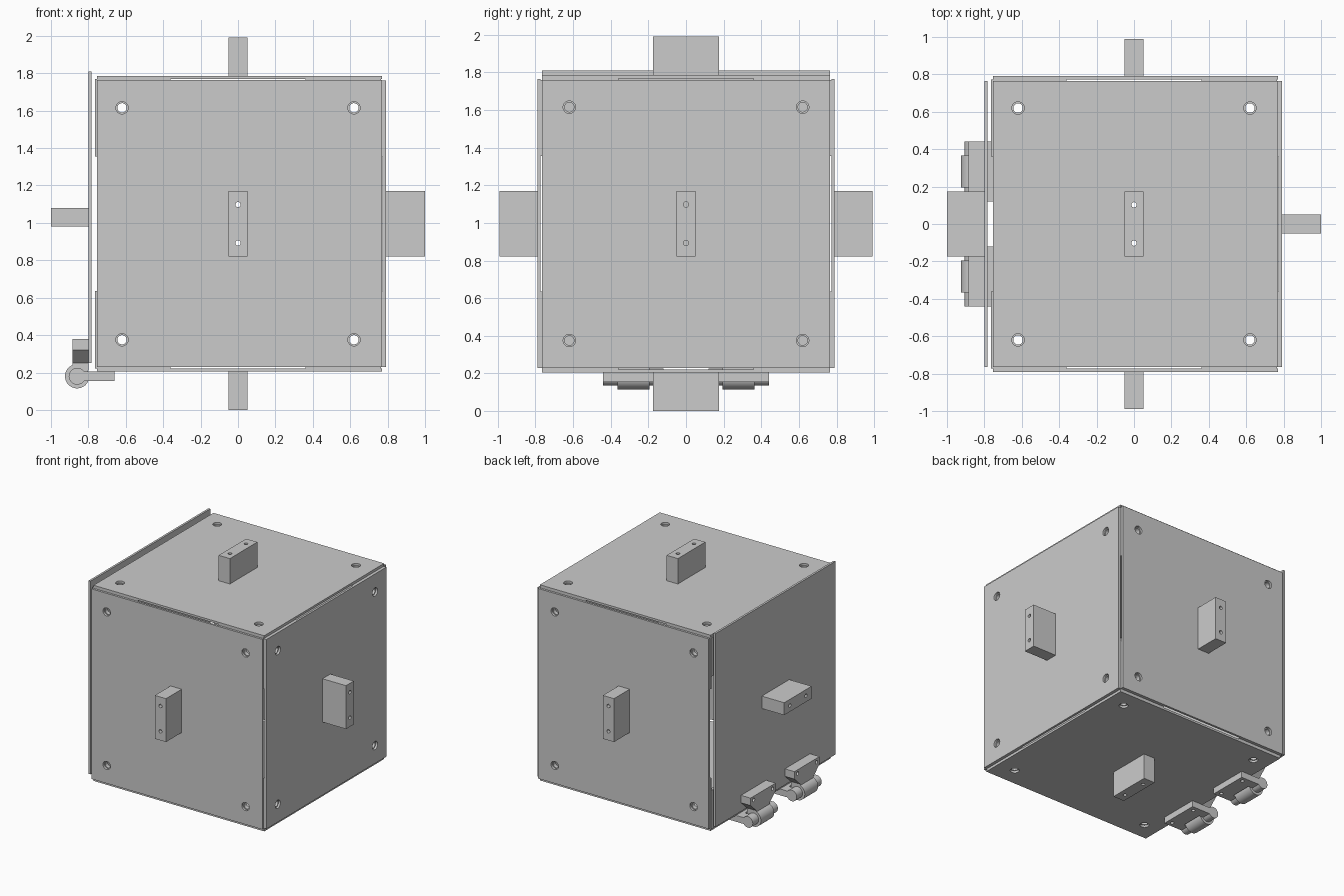
import bpy, bmesh
from math import radians, pi, cos, sin
from mathutils import Matrix, Vector

if "Cube" in bpy.data.objects:
    bpy.data.objects.remove(bpy.data.objects["Cube"])

X, Y, Z = Vector((1, 0, 0)), Vector((0, 1, 0)), Vector((0, 0, 1))


def frame(u, v, w, origin):
    """Local axes u, v and w placed at an origin."""
    m = Matrix((u, v, w)).transposed().to_4x4()
    m.translation = origin
    return m


def prism(bm, pts, w0, w1):
    lo = [bm.verts.new((p[0], p[1], w0)) for p in pts]
    hi = [bm.verts.new((p[0], p[1], w1)) for p in pts]
    bm.faces.new(lo)
    bm.faces.new(hi)
    for i in range(len(pts)):
        j = (i + 1) % len(pts)
        bm.faces.new((lo[i], lo[j], hi[j], hi[i]))


def rect(u0, u1, v0, v1):
    return [(u0, v0), (u1, v0), (u1, v1), (u0, v1)]


def disc(u, v, r, n=32):
    return [(u + r * cos(2 * pi * i / n), v + r * sin(2 * pi * i / n)) for i in range(n)]


def build(name, parts, matrix):
    """Extrude each (profile, start, end) part into one object."""
    bm = bmesh.new()
    for pts, w0, w1 in parts:
        prism(bm, pts, w0, w1)
    bmesh.ops.recalc_face_normals(bm, faces=bm.faces)
    me = bpy.data.meshes.new(name)
    bm.to_mesh(me)
    bm.free()
    me.transform(matrix)
    ob = bpy.data.objects.new(name, me)
    bpy.context.collection.objects.link(ob)
    return ob


def drill(ob, holes, w0, w1, matrix):
    """Cut round holes (u, v, r) from w0 to w1."""
    cutter = build("drill_cutter", [(disc(*h), w0, w1) for h in holes], matrix)
    cutter.hide_render = True
    mod = ob.modifiers.new("holes", 'BOOLEAN')
    mod.operation, mod.solver, mod.object = 'DIFFERENCE', 'EXACT', cutter
    dg = bpy.context.evaluated_depsgraph_get()
    me = bpy.data.meshes.new_from_object(ob.evaluated_get(dg))
    ob.modifiers.clear()
    ob.data = me
    bpy.data.objects.remove(cutter)


def corners(reach):
    """Chamfered corner plates at the four corners of a face."""
    e = 0.765
    one = [(e, e), (reach, e), (reach, 0.62), (0.62, reach), (e, reach)]
    return [[(su * u, sv * v) for u, v in one] for su in (1, -1) for sv in (1, -1)]


C = Vector((0, 0, 0.995))
FAR = [(su * 0.62, sv * 0.62) for su in (1, -1) for sv in (1, -1)]
GRIP = [(0, 0.1025, 0.014), (0, -0.1025, 0.014)]

# name: axes, panel rectangle in local u/v, handle end
faces = {
    "front": (X, Z, -Y, (-0.755, 0.77, -0.765, 0.77), 0.99),
    "back": (-X, Z, Y, (-0.77, 0.755, -0.765, 0.77), 0.99),
    "right": (Y, Z, X, (-0.765, 0.765, -0.765, 0.765), 1.0),
    "top": (X, Y, Z, (-0.755, 0.77, -0.765, 0.765), 0.995),
    "bottom": (-X, Y, -Z, (-0.77, 0.755, -0.765, 0.765), 0.995),
}
for name, (u, v, w, size, end) in faces.items():
    m = frame(u, v, w, C)
    # outer panel with screw holes
    panel = build(name + "_panel", [(rect(*size), 0.773, 0.79)], m)
    drill(panel, [(a, b, 0.033) for a, b in FAR] + GRIP, 0.7, 0.9, m)
    # block handle
    handle = build(name + "_handle", [(rect(-0.05, 0.05, -0.175, 0.175), 0.79, end)], m)
    drill(handle, GRIP, 0.7, 1.1, m)
    # spacer pads behind the panel
    pads = build(name + "_pads", [(p, 0.765, 0.773) for p in corners(0.36)], m)
    drill(pads, [(a, b, 0.025) for a, b in FAR], 0.7, 0.9, m)

# inner corner brackets on all six sides
faces["left"] = (Z, Y, -X, None, None)
for name, (u, v, w, _, _) in faces.items():
    m = frame(u, v, w, C)
    plates = build(name + "_brackets", [(p, 0.74, 0.765) for p in corners(0.46)], m)
    drill(plates, [(a, b, 0.025) for a, b in FAR], 0.7, 0.9, m)

# hinged door on the left, with its sideways handle
m = frame(Z, Y, -X, Vector((0, 0, 1.03)))
build("door_panel", [(rect(-0.78, 0.78, -0.765, 0.765), 0.783, 0.80)], m)
grip = build("door_handle", [(rect(-0.05, 0.05, -0.175, 0.175), 0.80, 1.0)], m)
drill(grip, GRIP, 0.81, 1.1, m)

# two hinges
for side, yc in (("front", -0.28), ("back", 0.28)):
    o = Vector((0, yc, 0))
    # door leaf, tapering down to the knuckle
    m = frame(Y, Z, X, o)
    leaf = build(side + "_hinge_door_leaf", [([(-0.16, 0.38), (-0.16, 0.32), (-0.085, 0.25), (-0.085, 0.21),
                 (0.085, 0.21), (0.085, 0.25), (0.16, 0.32), (0.16, 0.38)], -0.885, -0.80)], m)
    drill(leaf, [(-0.12, 0.35, 0.014), (0.12, 0.35, 0.014)], -0.95, -0.75, m)
    # base leaf under the bottom panel, notched around the barrel
    m = frame(X, Y, Z, o)
    base = build(side + "_hinge_base_leaf", [([(-0.66, -0.16), (-0.66, 0.16), (-0.86, 0.16), (-0.86, 0.087),
                 (-0.785, 0.087), (-0.785, -0.087), (-0.86, -0.087), (-0.86, -0.16)], 0.155, 0.206)], m)
    drill(base, [(-0.70, -0.12, 0.014), (-0.70, 0.12, 0.014)], 0.1, 0.3, m)
    # barrel and pin ends
    m = frame(X, Z, -Y, o)
    build(side + "_hinge_barrel", [(disc(-0.86, 0.18, 0.065), -0.085, 0.085)], m)
    build(side + "_hinge_pin", [(disc(-0.86, 0.18, 0.045), -0.16, 0.16)], m)

bpy.ops.object.select_all(action='SELECT')
bpy.context.view_layer.objects.active = bpy.data.objects["front_panel"]
bpy.ops.object.shade_smooth_by_angle(angle=radians(30))
